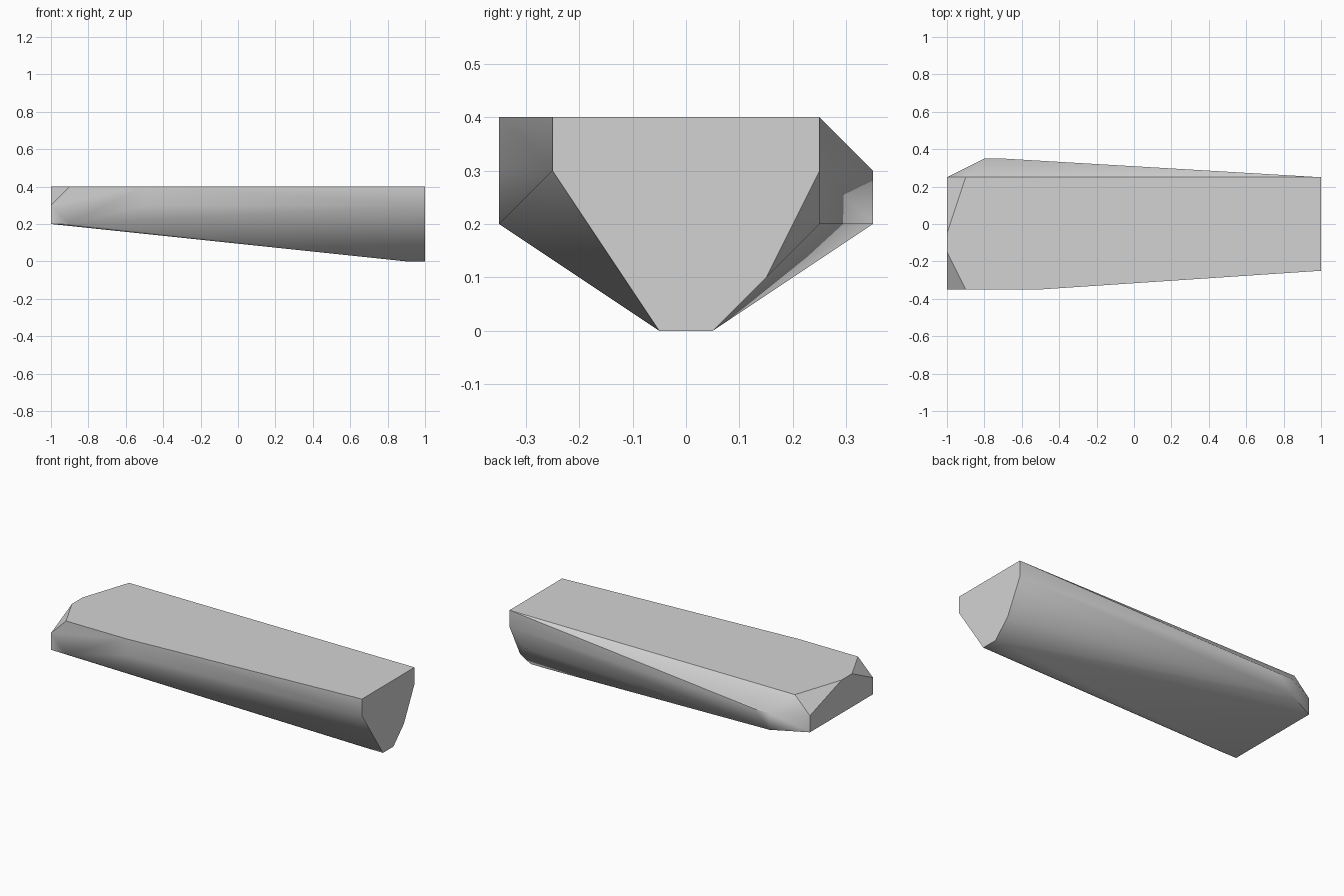
import bpy
import bmesh
import math

# Remove the default cube
cube = bpy.data.objects.get("Cube")
if cube:
    bpy.data.objects.remove(cube, do_unlink=True)

# Plain grey material
grey = bpy.data.materials.new("plain_grey")
grey.use_nodes = True
colour = (0.65, 0.65, 0.65, 1)
grey.diffuse_color = colour
grey.node_tree.nodes["Principled BSDF"].inputs["Base Color"].default_value = colour


def section(x, points):
    """Place (y, z) points on a cross-section at x."""
    return [(x, y, z) for y, z in points]


# Corner points of the faceted block, grouped by cross-section
corners = []
# flat tapered end
corners += section(1, [(-.25, .4), (.25, .4), (.25, .3), (.15, .1),
                       (.05, 0), (-.05, 0), (-.25, .3)])
# chamfer just behind the tapered end
corners += section(.9, [(.25, .2), (.05, 0), (-.05, 0)])
# front flank
corners += section(-.5, [(-.35, .4), (-.35, .3)])
# back flank
corners += section(-.7, [(.35, .3)])
corners += section(-.8, [(.35, .3), (.35, .2)])
# chamfered corners of the wide end
corners += section(-.9, [(.25, .4), (-.35, .4), (-.35, .2)])
corners += section(-1, [(-.05, .4), (-.15, .4), (-.35, .3), (-.35, .2),
                        (.25, .2), (.25, .3)])

# Wrap the corners in a convex skin and merge its flat faces
bm = bmesh.new()
for c in corners:
    bm.verts.new(c)
bmesh.ops.convex_hull(bm, input=bm.verts[:])
bmesh.ops.dissolve_limit(bm, angle_limit=math.radians(0.5),
                         verts=bm.verts[:], edges=bm.edges[:])
bmesh.ops.recalc_face_normals(bm, faces=bm.faces[:])
mesh = bpy.data.meshes.new("faceted_block")
bm.to_mesh(mesh)
bm.free()

block = bpy.data.objects.new("faceted_block", mesh)
bpy.context.collection.objects.link(block)
mesh.materials.append(grey)

# Soft shading over shallow edges, crisp main edges
bpy.ops.object.select_all(action='DESELECT')
block.select_set(True)
bpy.context.view_layer.objects.active = block
bpy.ops.object.shade_smooth_by_angle(angle=math.radians(40))
